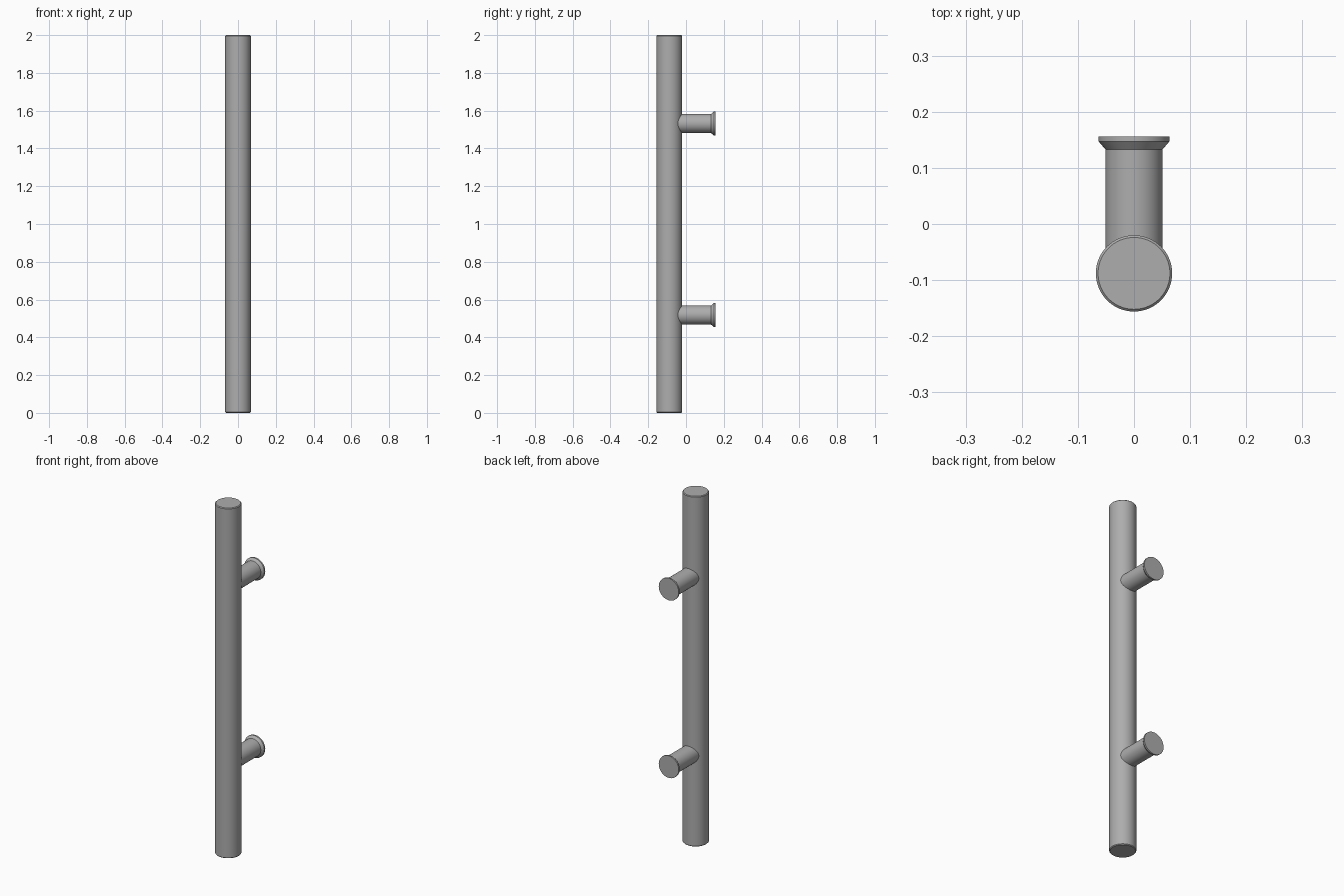
import bpy, math
from mathutils import Matrix

cube = bpy.data.objects.get("Cube")
if cube:
    bpy.data.objects.remove(cube, do_unlink=True)

steel = bpy.data.materials.new("brushed grey metal")
steel.use_nodes = True
GREY = (0.42, 0.42, 0.42, 1)
steel.diffuse_color = GREY
steel.node_tree.nodes["Principled BSDF"].inputs["Base Color"].default_value = GREY


def lathe(name, profile, matrix, sides=64):
    """Closed solid turned around local z from (radius, height) points."""
    verts, faces = [], []
    for r, h in profile:
        for i in range(sides):
            a = math.tau * i / sides
            verts.append((r * math.cos(a), r * math.sin(a), h))
    for k in range(len(profile) - 1):
        for i in range(sides):
            j = (i + 1) % sides
            low, high = k * sides, (k + 1) * sides
            faces.append((low + i, low + j, high + j, high + i))
    faces.append(tuple(reversed(range(sides))))
    faces.append(tuple(range(len(verts) - sides, len(verts))))
    mesh = bpy.data.meshes.new(name)
    mesh.from_pydata(verts, [], faces)
    mesh.transform(matrix)
    mesh.materials.append(steel)
    obj = bpy.data.objects.new(name, mesh)
    bpy.context.collection.objects.link(obj)
    bpy.ops.object.select_all(action="DESELECT")
    obj.select_set(True)
    bpy.context.view_layer.objects.active = obj
    bpy.ops.object.shade_smooth_by_angle(angle=math.radians(30))
    return obj


# Grip bar with finely chamfered ends
BAR_Y, BAR_R, BEVEL = -0.088, 0.068, 0.004
lathe("grip_bar",
      [(BAR_R - BEVEL, 0), (BAR_R, BEVEL), (BAR_R, 2 - BEVEL), (BAR_R - BEVEL, 2)],
      Matrix.Translation((0, BAR_Y, 0)))

# Mounting posts running backwards, each with a flared foot
for name, z in (("lower_post", 0.518), ("upper_post", 1.532)):
    lathe(name,
          [(0.051, BAR_Y), (0.051, 0.133), (0.063, 0.147), (0.063, 0.156)],
          Matrix.Translation((0, 0, z)) @ Matrix.Rotation(-math.pi / 2, 4, "X"))
